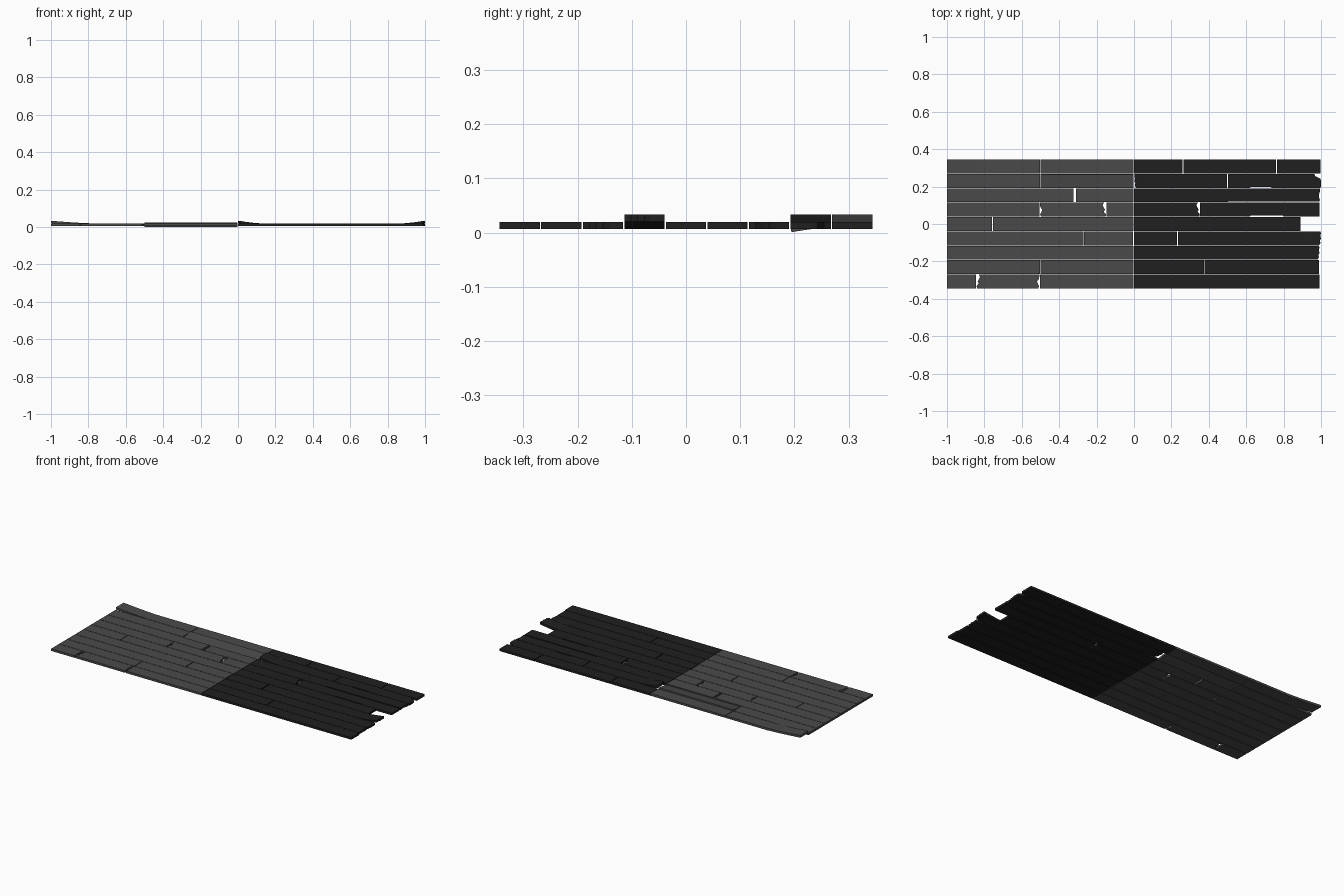
import bpy, bmesh, math
from mathutils import Matrix, Vector

cube = bpy.data.objects.get("Cube")
if cube:
    bpy.data.objects.remove(cube)


def make_material(name, value):
    mat = bpy.data.materials.new(name)
    mat.use_nodes = True
    color = (value, value, value, 1)
    mat.diffuse_color = color
    bsdf = mat.node_tree.nodes["Principled BSDF"]
    bsdf.inputs["Base Color"].default_value = color
    bsdf.inputs["Roughness"].default_value = 0.9
    return mat


LIGHT = make_material("weathered grey wood", 0.068)
DARK = make_material("dark charred wood", 0.0145)

PITCH, GAP = 0.0767, 0.0026
BOTTOM, TOP = 0.0065, 0.0193

# Splintered end shapes: offsets along x from the near edge to the far edge
STRAIGHT = [0] * 7
SPLIT = [0.004, 0.001, 0.013, 0.007, 0.014, 0.02, 0.012]
CHIP = [0.006, 0.001, 0.008, 0.012, 0.003, 0, 0]
TORN = [0.01, 0.003, 0.006, 0, 0.004, 0.001, 0.002]
CORNER = [0.003, 0, 0.001, 0, 0.003, 0.03, 0.036]


def plank(name, row, x0, x1, start=STRAIGHT, end=STRAIGHT,
          lift_start=0, lift_end=0, nick=None, tilt=0):
    """Board with optional broken ends, lifted ends, shaved near edge and tilt."""
    y0 = -4.5 * PITCH + row * PITCH + GAP / 2
    width = PITCH - GAP
    stations = {x0, x1}
    if lift_start:
        stations |= {x0 + lift_start * k / 4 for k in range(1, 5)}
    if lift_end:
        stations |= {x1 - lift_end * k / 4 for k in range(1, 5)}
    if nick:
        a, b = nick
        stations |= {a, a + 0.004, b - 0.004, b}
    stations = sorted(stations)

    bm = bmesh.new()
    layers = []
    for z in (BOTTOM, TOP):
        grid = []
        for x in stations:
            rise = 0
            if lift_start:
                rise = 0.014 * max(0, 1 - (x - x0) / lift_start) ** 1.3
            if lift_end:
                rise = max(rise, 0.014 * max(0, 1 - (x1 - x) / lift_end) ** 1.3)
            shave = 0.005 if nick and nick[0] < x < nick[1] else 0
            line = []
            for j in range(7):
                px = x + (start[j] if x == x0 else 0) - (end[j] if x == x1 else 0)
                py = y0 + width * j / 6 + (shave if j == 0 else 0)
                line.append(bm.verts.new((px, py, z + rise)))
            grid.append(line)
        layers.append(grid)
    low, high = layers
    n = len(stations)
    for i in range(n - 1):
        for g in layers:
            for j in range(6):
                bm.faces.new((g[i][j], g[i + 1][j], g[i + 1][j + 1], g[i][j + 1]))
        for j in (0, 6):
            bm.faces.new((low[i][j], low[i + 1][j], high[i + 1][j], high[i][j]))
    for i in (0, n - 1):
        for j in range(6):
            bm.faces.new((low[i][j], low[i][j + 1], high[i][j + 1], high[i][j]))
    bmesh.ops.recalc_face_normals(bm, faces=bm.faces)
    if tilt:
        pivot = Vector((0, y0 + width / 2, (BOTTOM + TOP) / 2))
        bmesh.ops.rotate(bm, verts=bm.verts, cent=pivot,
                         matrix=Matrix.Rotation(tilt, 3, 'X'))
    mesh = bpy.data.meshes.new(name)
    bm.to_mesh(mesh)
    bm.free()
    mesh.materials.append(LIGHT if x0 < -0.01 else DARK)
    obj = bpy.data.objects.new(name, mesh)
    bpy.context.collection.objects.link(obj)


# Rows run from front to back; each entry is (start, end, damage)
ROWS = [
    [(-1, -0.845, {}), (-0.843, -0.506, dict(start=SPLIT, end=CHIP)),
     (-0.502, -0.003, {}), (0, 0.993, {})],
    [(-1, -0.503, {}), (-0.499, -0.003, {}), (0, 0.373, {}), (0.377, 0.988, {})],
    [(-1, -0.003, {}), (0, 0.992, dict(end=TORN))],
    [(-1, -0.271, {}), (-0.266, -0.006, {}), (-0.001, 0.23, {}),
     (0.236, 1, dict(end=TORN, lift_end=0.12))],
    [(-1, -0.759, {}), (-0.755, -0.003, {}), (0, 0.89, {})],
    [(-1, -0.505, {}), (-0.503, -0.148, dict(start=CHIP, end=SPLIT)),
     (-0.146, -0.003, {}), (0, 0.353, dict(end=SPLIT)),
     (0.354, 0.992, dict(nick=(0.62, 0.8)))],
    [(-1, -0.324, {}), (-0.31, -0.003, {}),
     (0, 0.995, dict(nick=(0.5, 0.99), end=CHIP))],
    [(-1, -0.503, {}), (-0.499, -0.003, dict(tilt=0.15)),
     (0.001, 0.498, dict(start=TORN, lift_start=0.12)),
     (0.502, 1, dict(end=CORNER, nick=(0.62, 0.735)))],
    [(-1, -0.503, dict(lift_start=0.22)), (-0.499, -0.003, {}),
     (0, 0.259, {}), (0.264, 0.759, {}), (0.764, 0.998, {})],
]

for r, boards in enumerate(ROWS):
    for k, (a, b, damage) in enumerate(boards):
        plank(f"floor_plank_row{r + 1}_{k + 1}", r, a, b, **damage)
